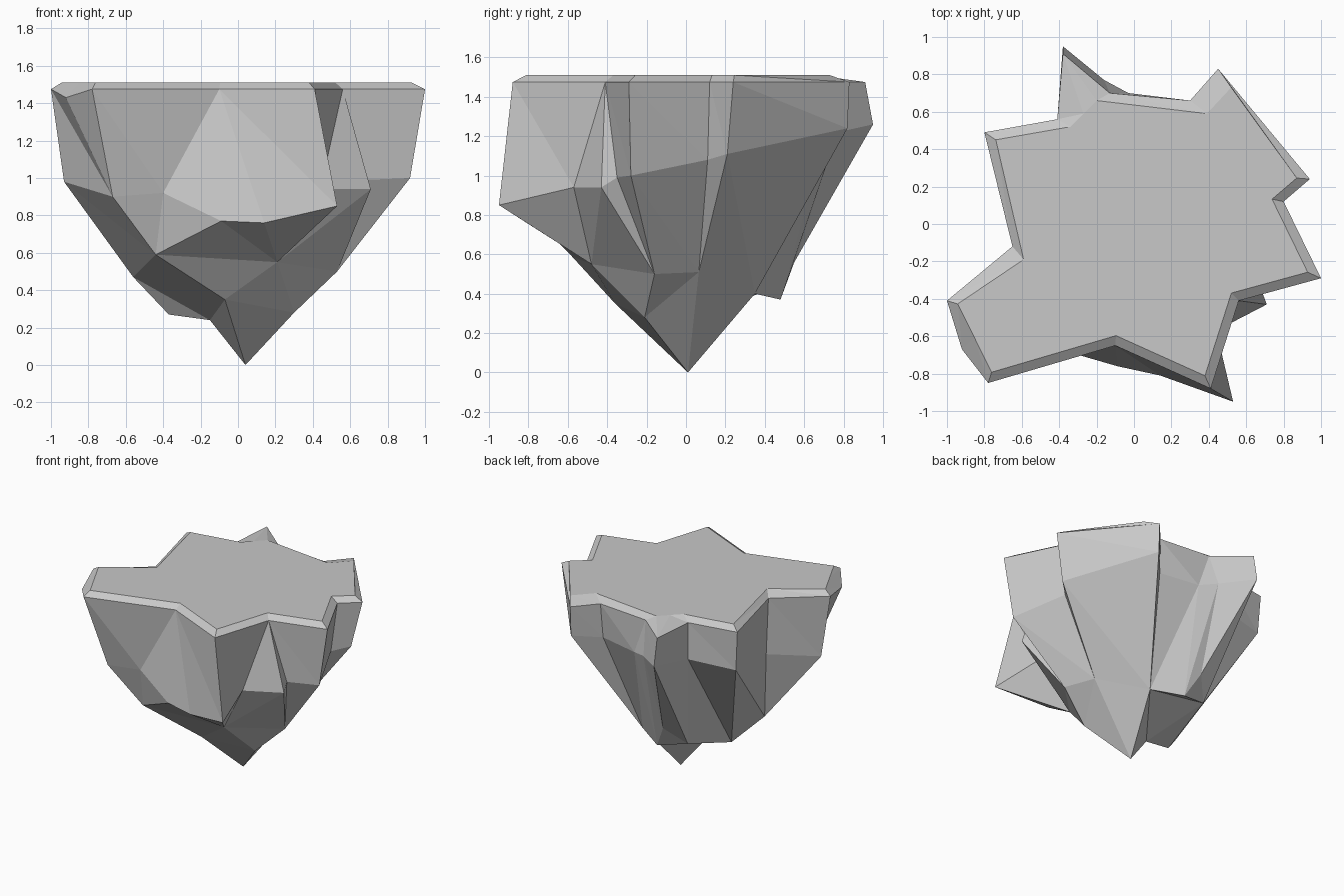
import bpy
import bmesh
from mathutils import Vector

cube = bpy.data.objects.get("Cube")
if cube:
    bpy.data.objects.remove(cube, do_unlink=True)

RIM_Z, TOP_Z, BEVEL = 1.475, 1.51, 0.05

# Star-like plateau outline, counterclockwise seen from above
RIM = [(1, -.29), (.8, .12), (.94, .24), (.45, .83), (.3, .66), (-.13, .7),
       (-.38, .91), (-.41, .56), (-.8, .49), (-.65, -.12), (-1, -.41),
       (-.92, -.67), (-.78, -.85), (-.1, -.65), (.41, -.88), (.56, -.41)]

# Plateau corners where the bevel is wider than elsewhere
WIDE_BEVEL = {3: (.52, .73), 4: (.39, .59), 5: (-.2, .66), 7: (-.34, .52),
              9: (-.59, -.19)}

# Lower corners of the cliff walls
CLIFF = [(.92, -.28, 1), (.75, .11, 1.08), (.86, .21, 1.11), (.45, .82, 1.24),
         (.29, .64, 1.2), (-.03, .7, 1.19), (-.16, .77, 1.22),
         (-.38, .95, 1.26), (-.41, .56, 1.18), (-.78, .48, 1.16),
         (-.63, -.12, 1.02), (-.93, -.39, .98), (-.67, -.7, .9),
         (-.4, -.67, .92), (-.09, -.76, .77), (.14, -.81, .76), (.53, -.95, .85),
         (.44, -.57, .94), (.71, -.43, .94), (.68, -.35, .99)]

# Corners of the tapering underside
UNDERSIDE = [(.43, .065, .51), (.14, .35, .4), (-.08, .48, .37), (-.18, .55, .56),
             (-.31, .42, .42), (-.37, -.05, .27), (-.56, -.2, .47),
             (-.44, -.58, .59), (.21, -.48, .55), (.53, -.16, .5)]

# Tip, followed by the small facets just above it
KEEL = [(.04, .01, 0), (-.15, -.04, .24), (-.07, -.36, .35), (.3, -.21, .28)]

# How many lower corners hang from each upper corner; 0 shares the previous one
CLIFF_SPLIT = "1111121111110313"
UNDERSIDE_SPLIT = "01010011111010010001"
KEEL_SPLIT = "02000101"


def inset_outline(points, width):
    """Move every corner inward along its mitre."""
    result = []
    for i, p in enumerate(points):
        before = (p - points[i - 1]).normalized()
        after = (points[(i + 1) % len(points)] - p).normalized()
        n1 = Vector((-before.y, before.x))
        n2 = Vector((-after.y, after.x))
        mitre = (n1 + n2).normalized()
        result.append(p + mitre * width / mitre.dot(n1))
    return result


def stitch(bm, upper, lower, split):
    """Join two rings with triangles, following the split rule."""
    end = -1
    spans = []
    for digit in split:
        count = int(digit)
        spans.append((end + min(count, 1), end + count))
        end += count
    for i, top in enumerate(upper):
        j = (i + 1) % len(upper)
        first, last = spans[i]
        for k in range(first, last):
            bm.faces.new((top, lower[k], lower[k + 1]))
        here, there = lower[last], lower[spans[j][0]]
        bm.faces.new((top, there, upper[j]))
        if here is not there:
            bm.faces.new((top, here, there))


def ring(bm, points):
    return [bm.verts.new(p) for p in points]


# Plateau outline with its bevel; the thin spur and the chipped corner slope down
outline = [Vector(p) for p in RIM]
plateau = inset_outline(outline, BEVEL)
for corner, place in WIDE_BEVEL.items():
    plateau[corner] = Vector(place)
SPUR, CHIP = 6, 11
for corner in (SPUR, CHIP):
    plateau[corner] = (plateau[corner - 1] + plateau[corner + 1]) / 2

bm = bmesh.new()
top = ring(bm, [(p.x, p.y, TOP_Z) for p in plateau])
rim = ring(bm, [(p.x, p.y, RIM_Z) for p in outline])
rim[CHIP].co.z = 1.43
cliff = ring(bm, CLIFF)
underside = ring(bm, UNDERSIDE)
keel = ring(bm, KEEL)

# Flat top, bevel, cliff walls and underside
bm.faces.new(top)
stitch(bm, top, rim, "1" * len(rim))
stitch(bm, rim, cliff, CLIFF_SPLIT)
stitch(bm, cliff, underside, UNDERSIDE_SPLIT)

# Overhanging ledge at the back, then the keel and its tip
inner, ledge, spur_foot, outer = underside[1:5]
bm.faces.new((inner, ledge, outer))
bm.faces.new((ledge, spur_foot, outer))
stitch(bm, underside[:2] + underside[4:], keel, KEEL_SPLIT)
tip, *facets = keel
for a, b in zip(facets, facets[1:]):
    bm.faces.new((a, tip, b))
bmesh.ops.recalc_face_normals(bm, faces=bm.faces[:])

mesh = bpy.data.meshes.new("floating_rock")
bm.to_mesh(mesh)
bm.free()
rock = bpy.data.objects.new("floating_rock", mesh)
bpy.context.collection.objects.link(rock)

# Single stone colour
stone = bpy.data.materials.new("stone_grey")
stone.use_nodes = True
colour = (.58, .58, .58, 1)
stone.diffuse_color = colour
stone.node_tree.nodes["Principled BSDF"].inputs["Base Color"].default_value = colour
mesh.materials.append(stone)
